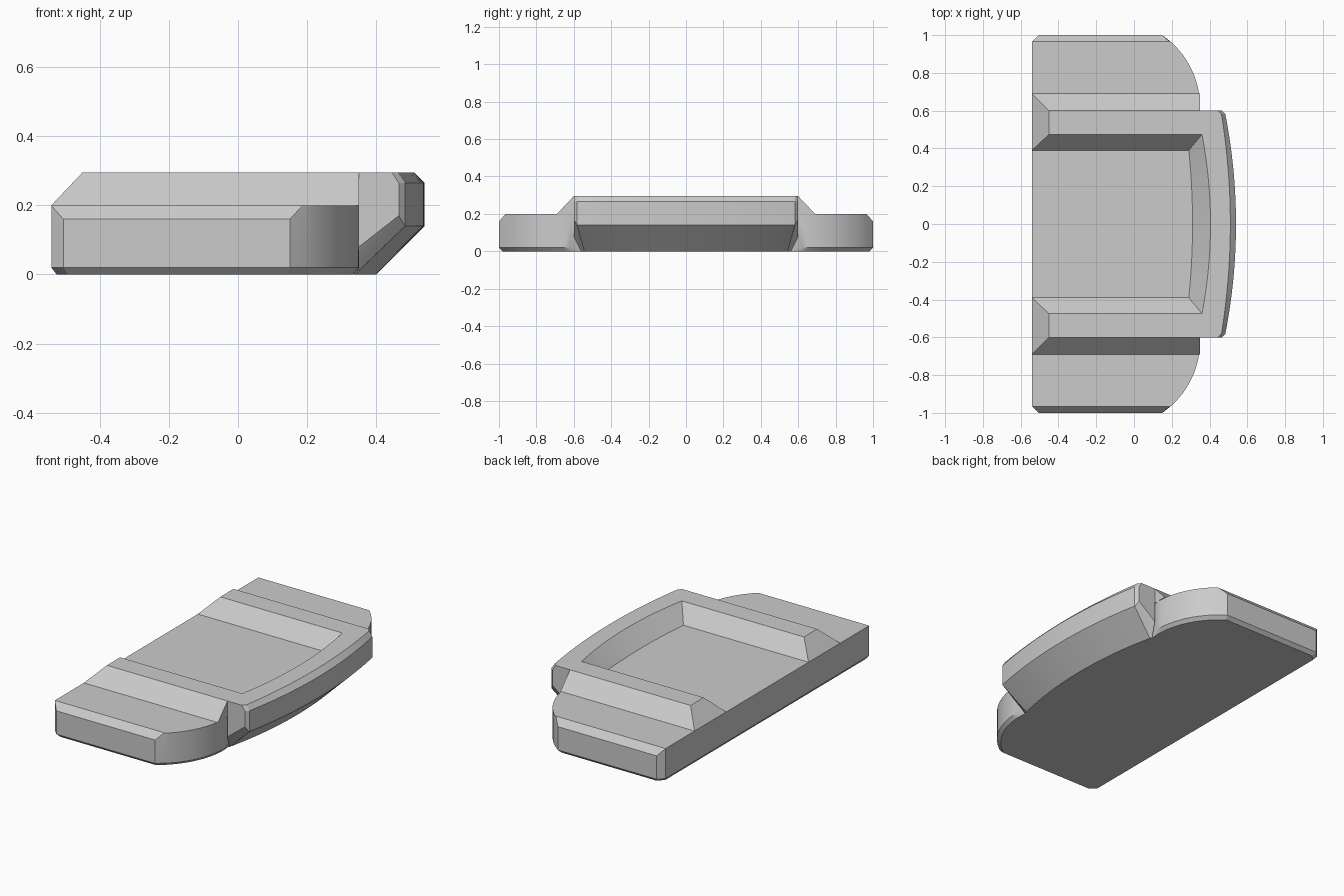
import bpy, bmesh, math
from mathutils import Vector

cube = bpy.data.objects.get("Cube")
if cube:
    bpy.data.objects.remove(cube, do_unlink=True)

grey = bpy.data.materials.new("light_grey")
grey.use_nodes = True
COLOUR = (0.6, 0.6, 0.6, 1)
grey.diffuse_color = COLOUR
grey.node_tree.nodes["Principled BSDF"].inputs["Base Color"].default_value = COLOUR


def add_face(bm, points):
    bm.faces.new([bm.verts.new(p) for p in points])


def loft(bm, rings):
    """Bridge consecutive open rows of points with quads."""
    for a, b in zip(rings, rings[1:]):
        for i in range(len(a) - 1):
            add_face(bm, (a[i], a[i + 1], b[i + 1], b[i]))


def finish(name, bm):
    """Weld, mirror the half across y and shade."""
    bmesh.ops.remove_doubles(bm, verts=bm.verts, dist=0.0005)
    bmesh.ops.dissolve_degenerate(bm, edges=bm.edges, dist=0.0005)
    bmesh.ops.recalc_face_normals(bm, faces=bm.faces)
    mesh = bpy.data.meshes.new(name)
    bm.to_mesh(mesh)
    bm.free()
    mesh.materials.append(grey)
    obj = bpy.data.objects.new(name, mesh)
    bpy.context.collection.objects.link(obj)
    mirror = obj.modifiers.new("mirror", "MIRROR")
    mirror.use_axis = (False, True, False)
    bpy.ops.object.select_all(action="DESELECT")
    obj.select_set(True)
    bpy.context.view_layer.objects.active = obj
    bpy.ops.object.shade_smooth_by_angle(angle=math.radians(25))


# Base plate: half outline with a rounded front corner
R = 0.46
outline = [(-0.54, 0), (-0.54, 0.965), (-0.505, 1), (0.15, 1)]
outline += [(0.35 - R + R * math.cos(a), 0.62 + R * math.sin(a))
            for a in (math.radians(48.6) * (1 - i / 12) for i in range(13))]
inner_edge = [(0.33, 0.56), (0.33, 0)]

foot = [((x + 0.1) * 0.965 - 0.1, y * 0.98) for x, y in outline] + inner_edge
wall = outline + inner_edge
# The top ring slides the outermost points inward to chamfer the end
top = [(x + math.copysign(0.037, x), 0.965) if y > 0.99 else (x, y) for x, y in wall]
top = [(max(x, -0.54), y) for x, y in top]
rings = [[Vector((x, y, z)) for x, y in ring]
         for ring, z in ((foot, 0), (wall, 0.02), (wall, 0.16), (top, 0.2))]
bm = bmesh.new()
loft(bm, rings)
add_face(bm, rings[0])
add_face(bm, rings[-1])
finish("base_plate", bm)

# Front lip: each row is (x at centre, setback at end, half width, height)
ROWS = ((0.31, 0.02, 0.39, 0.2), (0.405, 0.045, 0.475, 0.295),
        (0.51, 0.05, 0.6, 0.295), (0.54, 0.06, 0.6, 0.265),
        (0.54, 0.06, 0.6, 0.14), (0.40, 0.065, 0.56, 0), (0.33, 0, 0.56, 0))


def station(t):
    return [Vector((x - d * t * t, y * t, z)) for x, d, y, z in ROWS]


sections = [station(0.97 * i / 12) for i in range(13)]
corner = station(1)
for k in (2, 3, 4):
    corner[k].x -= 0.015
corner[4].z = 0.17
sections.append(corner)
# Side wall of the lip, running back to the rail
side = [corner[0], corner[1], Vector((0.35, 0.6, 0.295)), Vector((0.35, 0.6, 0.265)),
        Vector((0.35, 0.6, 0.08)), Vector((0.335, 0.56, 0)), corner[6]]
sections.append(side)
bm = bmesh.new()
loft(bm, sections)

# Side rail with sloped flanks and sloped back end
back_in, back_out = Vector((-0.54, 0.39, 0.2)), Vector((-0.54, 0.69, 0.2))
ridge_in, ridge_out = Vector((-0.45, 0.475, 0.295)), Vector((-0.45, 0.6, 0.295))
foot_out, under = Vector((0.35, 0.69, 0.2)), Vector((0.35, 0.6, 0.2))
add_face(bm, (back_in, side[0], side[1], ridge_in))
add_face(bm, (ridge_in, side[1], side[2], ridge_out))
add_face(bm, (ridge_out, side[2], foot_out, back_out))
add_face(bm, (back_in, ridge_in, ridge_out, back_out))
add_face(bm, (side[2], under, foot_out))
finish("raised_rim", bm)
